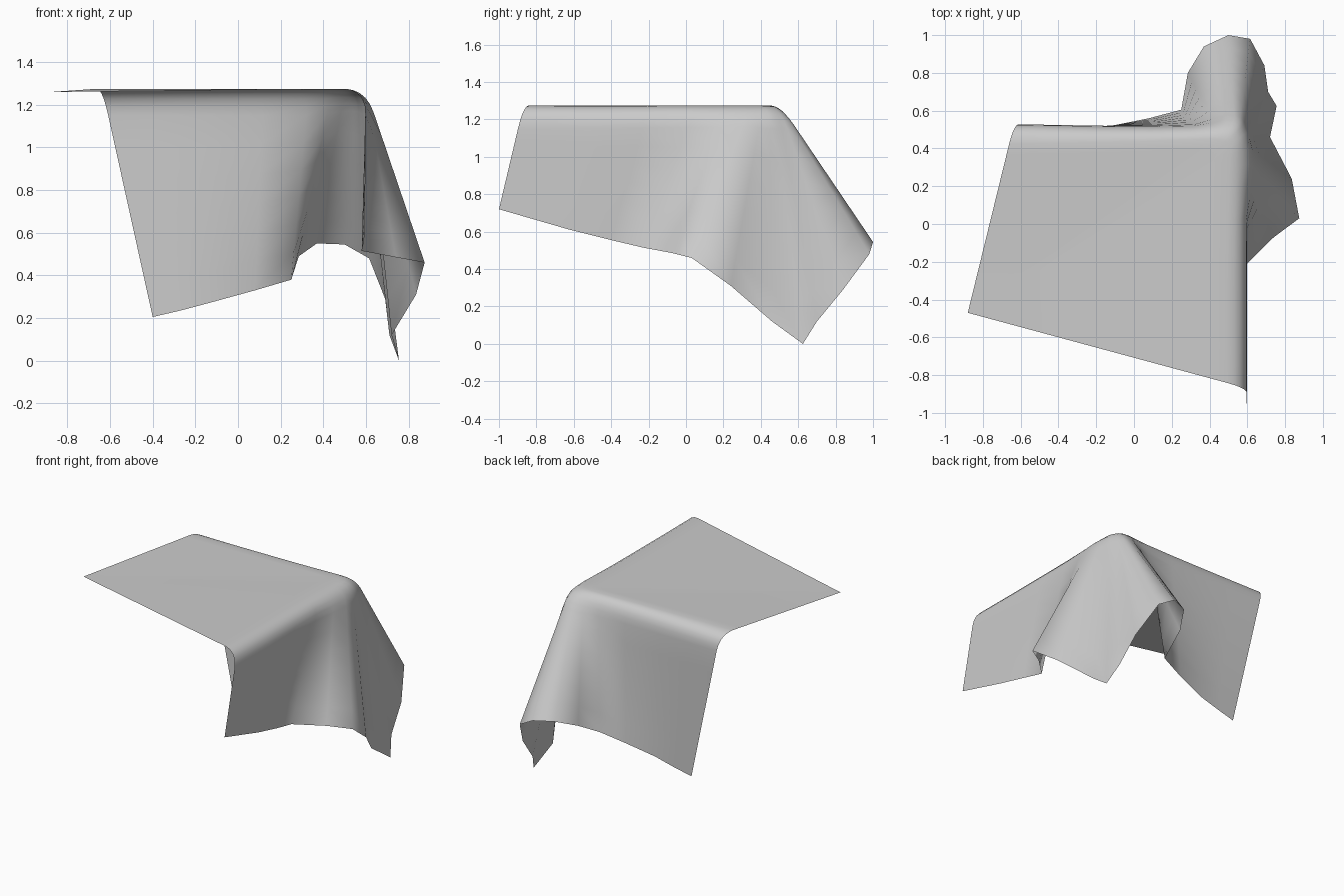
import bpy, bmesh
from mathutils import Vector

TOP = 1.27
FLAT_CORNER = Vector((-0.88, -0.47, 1.26))   # corner of the cloth lying on the table top

# Each column of cloth: fold point on the table edge (x, y) and hem point (x, y, z)
COLUMNS = [
    (0.60, -0.87, 0.595, -1.00, 0.72),
    (0.60, -0.50, 0.595, -0.62, 0.61),
    (0.60, -0.20, 0.59, -0.40, 0.555),
    (0.60, 0.05, 0.58, -0.23, 0.515),
    (0.60, 0.22, 0.74, -0.07, 0.485),
    (0.60, 0.34, 0.875, 0.03, 0.46),
    (0.60, 0.41, 0.835, 0.24, 0.31),
    (0.60, 0.45, 0.72, 0.46, 0.12),
    (0.59, 0.475, 0.755, 0.625, 0.00),       # hanging corner
    (0.58, 0.49, 0.71, 0.70, 0.12),
    (0.57, 0.50, 0.69, 0.84, 0.29),
    (0.555, 0.505, 0.615, 0.98, 0.48),
    (0.535, 0.51, 0.50, 1.00, 0.545),
    (0.50, 0.515, 0.37, 0.94, 0.55),
    (0.44, 0.515, 0.285, 0.80, 0.49),
    (0.33, 0.515, 0.25, 0.605, 0.38),
    (0.12, 0.515, 0.08, 0.56, 0.33),
    (-0.16, 0.52, -0.12, 0.52, 0.275),
    (-0.40, 0.525, -0.27, 0.515, 0.235),
    (-0.635, 0.53, -0.40, 0.51, 0.205),
]


def drape_column(fx, fy, hx, hy, hz):
    """Points from the flat corner, over the rounded fold, down to the hem."""
    fold, hem = Vector((fx, fy, TOP)), Vector((hx, hy, hz))
    start = fold + (FLAT_CORNER - fold).normalized() * 0.11
    start.z = TOP + 0.005
    end = fold + (hem - fold).normalized() * 0.12
    pts = [FLAT_CORNER.lerp(start, t) for t in (0.35, 0.7, 0.94)]
    for i in range(6):                        # rounded fold
        t = i / 5
        pts.append(start.lerp(fold, t).lerp(fold.lerp(end, t), t))
    pts += [end.lerp(hem, i / 6) for i in range(1, 7)]   # hanging part
    return pts


# Draped cloth sheet
bm = bmesh.new()
apex = bm.verts.new(FLAT_CORNER)
cols = [[bm.verts.new(p) for p in drape_column(*c)] for c in COLUMNS]
for a, b in zip(cols, cols[1:]):
    bm.faces.new((apex, a[0], b[0]))
    for i in range(len(a) - 1):
        bm.faces.new((a[i], a[i + 1], b[i + 1], b[i]))
for f in bm.faces:
    f.smooth = True
mesh = bpy.data.meshes.new("draped_cloth")
bm.to_mesh(mesh)
bm.free()
cloth = bpy.data.objects.new("draped_cloth", mesh)
bpy.context.collection.objects.link(cloth)
